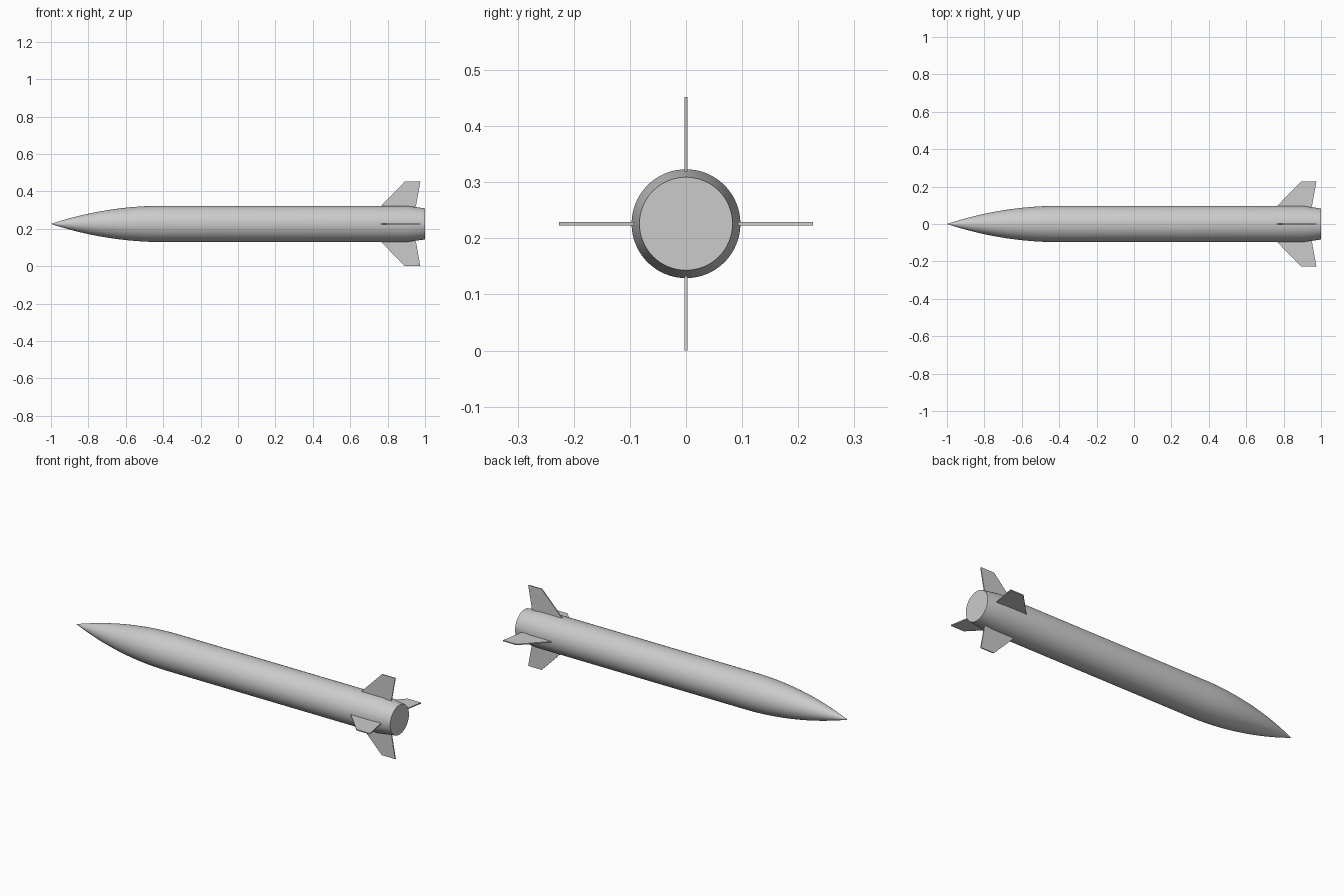
import bpy, bmesh, math
from mathutils import Matrix, Vector

if "Cube" in bpy.data.objects:
    bpy.data.objects.remove(bpy.data.objects["Cube"])

AXIS_Z = 0.226      # height of the long axis
R = 0.097           # body radius
NOSE = 0.6          # nose length
SIDES = 64

grey = bpy.data.materials.new("light_grey")
grey.use_nodes = True
colour = (0.6, 0.6, 0.6, 1)
grey.diffuse_color = colour
grey.node_tree.nodes["Principled BSDF"].inputs["Base Color"].default_value = colour


def make_object(name, bm):
    bmesh.ops.recalc_face_normals(bm, faces=bm.faces)
    mesh = bpy.data.meshes.new(name)
    bm.to_mesh(mesh)
    bm.free()
    mesh.materials.append(grey)
    obj = bpy.data.objects.new(name, mesh)
    obj.location.z = AXIS_Z
    bpy.context.collection.objects.link(obj)
    return obj


# Body: tangent ogive nose, straight tube and tapered tail, spun round the x axis
rho = (R * R + NOSE * NOSE) / (2 * R)
profile = []
for i in range(25):
    d = NOSE * i / 24
    profile.append((d - 1, math.sqrt(rho ** 2 - (NOSE - d) ** 2) + R - rho))
profile[0] = (-1, 0)
profile += [(0.9, R), (1, 0.083), (1, 0)]

bm = bmesh.new()
verts = [bm.verts.new((x, 0, r)) for x, r in profile]
edges = [bm.edges.new(pair) for pair in zip(verts, verts[1:])]
bmesh.ops.spin(bm, geom=verts + edges, cent=(0, 0, 0), axis=(1, 0, 0),
               angle=math.tau, steps=SIDES)
bmesh.ops.remove_doubles(bm, verts=bm.verts, dist=0.0001)
body = make_object("body", bm)
bpy.context.view_layer.objects.active = body
body.select_set(True)
bpy.ops.object.shade_smooth_by_angle(angle=math.radians(30))
body.select_set(False)

# Fins: one thin swept plate turned to four sides
fin_outline = [(0.762, 0.093), (0.892, 0.226), (0.975, 0.226), (0.951, 0.093)]
thickness = 0.006
for k, side in enumerate(("top", "right", "bottom", "left")):
    bm = bmesh.new()
    face = bm.faces.new([bm.verts.new((x, -thickness / 2, r)) for x, r in fin_outline])
    out = bmesh.ops.extrude_face_region(bm, geom=[face])
    moved = [v for v in out["geom"] if isinstance(v, bmesh.types.BMVert)]
    bmesh.ops.translate(bm, verts=moved, vec=Vector((0, thickness, 0)))
    bmesh.ops.rotate(bm, verts=bm.verts, cent=(0, 0, 0),
                     matrix=Matrix.Rotation(k * math.pi / 2, 3, "X"))
    make_object("fin_" + ("top", "front", "bottom", "back")[k], bm)
